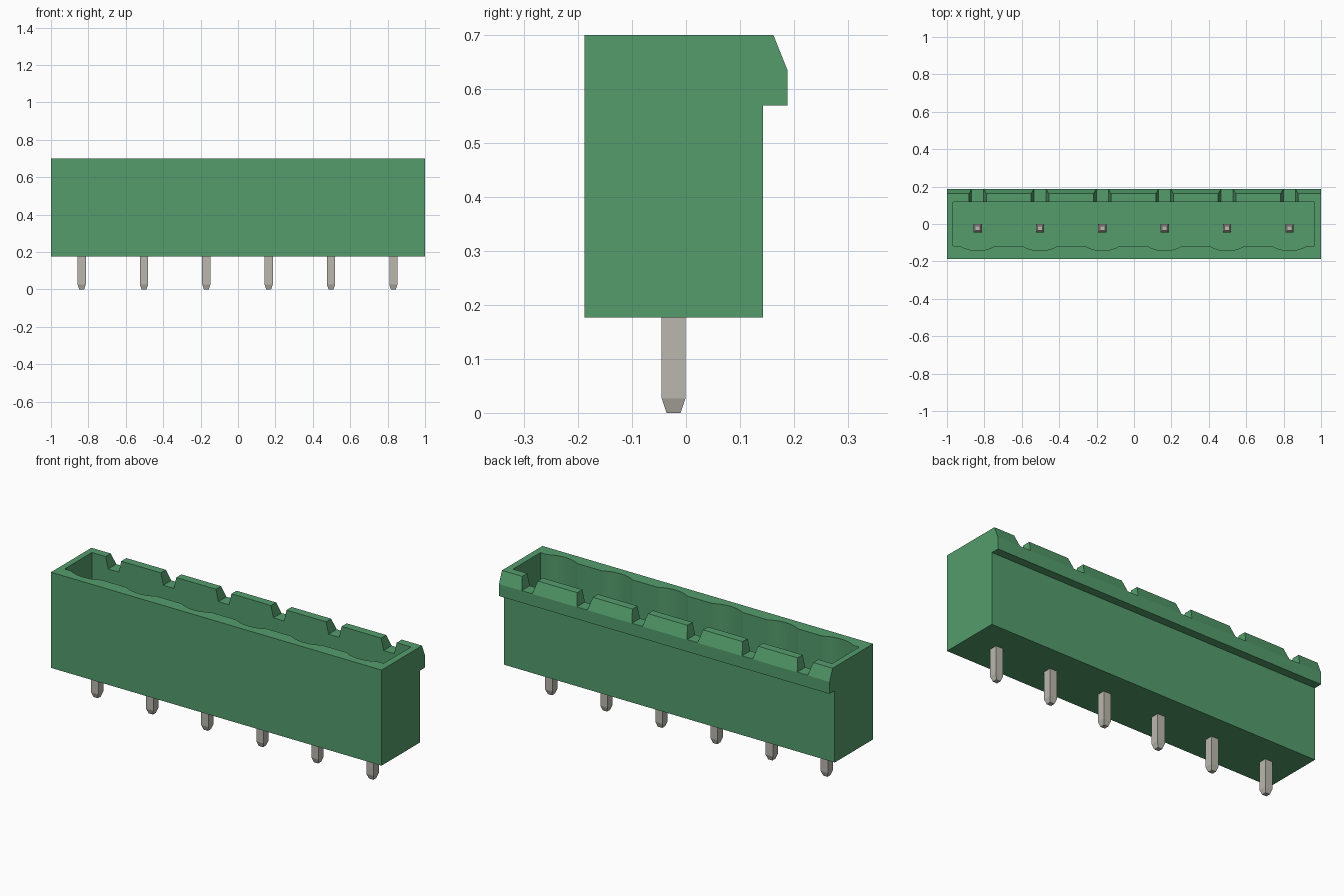
import bpy, bmesh, math

cube = bpy.data.objects.get("Cube")
if cube:
    bpy.data.objects.remove(cube, do_unlink=True)

PITCH = 1 / 3
PIN_X = [-0.836 + PITCH * i for i in range(6)]
PIN_Y = -0.023
TOP = 0.70


def material(name, rgb):
    m = bpy.data.materials.new(name)
    m.use_nodes = True
    m.diffuse_color = (*rgb, 1)
    m.node_tree.nodes["Principled BSDF"].inputs["Base Color"].default_value = (*rgb, 1)
    return m


green = material("green plastic", (0.088, 0.335, 0.15))
metal = material("tinned metal", (0.49, 0.475, 0.42))


def loft(name, rings, mat):
    """Closed solid through a series of equal-length point rings."""
    bm = bmesh.new()
    loops = [[bm.verts.new(p) for p in ring] for ring in rings]
    n = len(loops[0])
    for a, b in zip(loops, loops[1:]):
        for i in range(n):
            j = (i + 1) % n
            bm.faces.new((a[i], a[j], b[j], b[i]))
    bm.faces.new(loops[0][::-1])
    bm.faces.new(loops[-1])
    bmesh.ops.recalc_face_normals(bm, faces=bm.faces)
    me = bpy.data.meshes.new(name)
    bm.to_mesh(me)
    bm.free()
    me.materials.append(mat)
    ob = bpy.data.objects.new(name, me)
    bpy.context.collection.objects.link(ob)
    return ob


def cut(target, cutter):
    """Subtract the cutter from the target and discard the cutter."""
    cutter.hide_render = True
    mod = target.modifiers.new("cut", 'BOOLEAN')
    mod.operation = 'DIFFERENCE'
    mod.solver = 'EXACT'
    mod.object = cutter
    bpy.context.view_layer.objects.active = target
    bpy.ops.object.modifier_apply(modifier=mod.name)
    bpy.data.objects.remove(cutter, do_unlink=True)


# Housing: side profile with the latch lip along the back
profile = [(-0.188, 0.177), (0.143, 0.177), (0.143, 0.57), (0.188, 0.57),
           (0.188, 0.635), (0.162, TOP), (-0.188, TOP)]
housing = loft("housing", [[(x, y, z) for y, z in profile] for x in (-1, 1)], green)

# Cavity: open pocket with a shallow arc in the front wall at every pin
HALF, DEPTH, STEPS = 0.092, 0.025, 10
radius = (HALF ** 2 + DEPTH ** 2) / (2 * DEPTH)
spread = math.asin(HALF / radius)
outline = [(-0.967, 0.118), (-0.967, -0.118)]
for px in PIN_X:
    for k in range(STEPS + 1):
        a = spread * (2 * k / STEPS - 1)
        outline.append((px + radius * math.sin(a),
                        -0.118 - DEPTH + radius * (1 - math.cos(a))))
outline += [(0.964, -0.118), (0.964, 0.118)]
cut(housing, loft("cavity_cutter",
                  [[(x, y, z) for x, y in outline] for z in (0.26, 0.8)], green))

# Tapered notches through the back rim
for px in PIN_X:
    low, high, z0, z1 = 0.032, 0.047, 0.636, TOP
    flare = high + (high - low)
    shape = [(px - low, z0), (px + low, z0),
             (px + flare, 2 * z1 - z0), (px - flare, 2 * z1 - z0)]
    cut(housing, loft("notch_cutter",
                      [[(x, y, z) for x, z in shape] for y in (0.09, 0.25)], green))

# Square contact pins with pointed ends
for i, px in enumerate(PIN_X):
    rings = []
    for z, h in ((0, 0.013), (0.027, 0.022), (0.53, 0.022), (0.557, 0.013)):
        rings.append([(px + sx * h, PIN_Y + sy * h, z)
                      for sx, sy in ((-1, -1), (1, -1), (1, 1), (-1, 1))])
    loft(f"contact_pin_{i + 1}", rings, metal)
